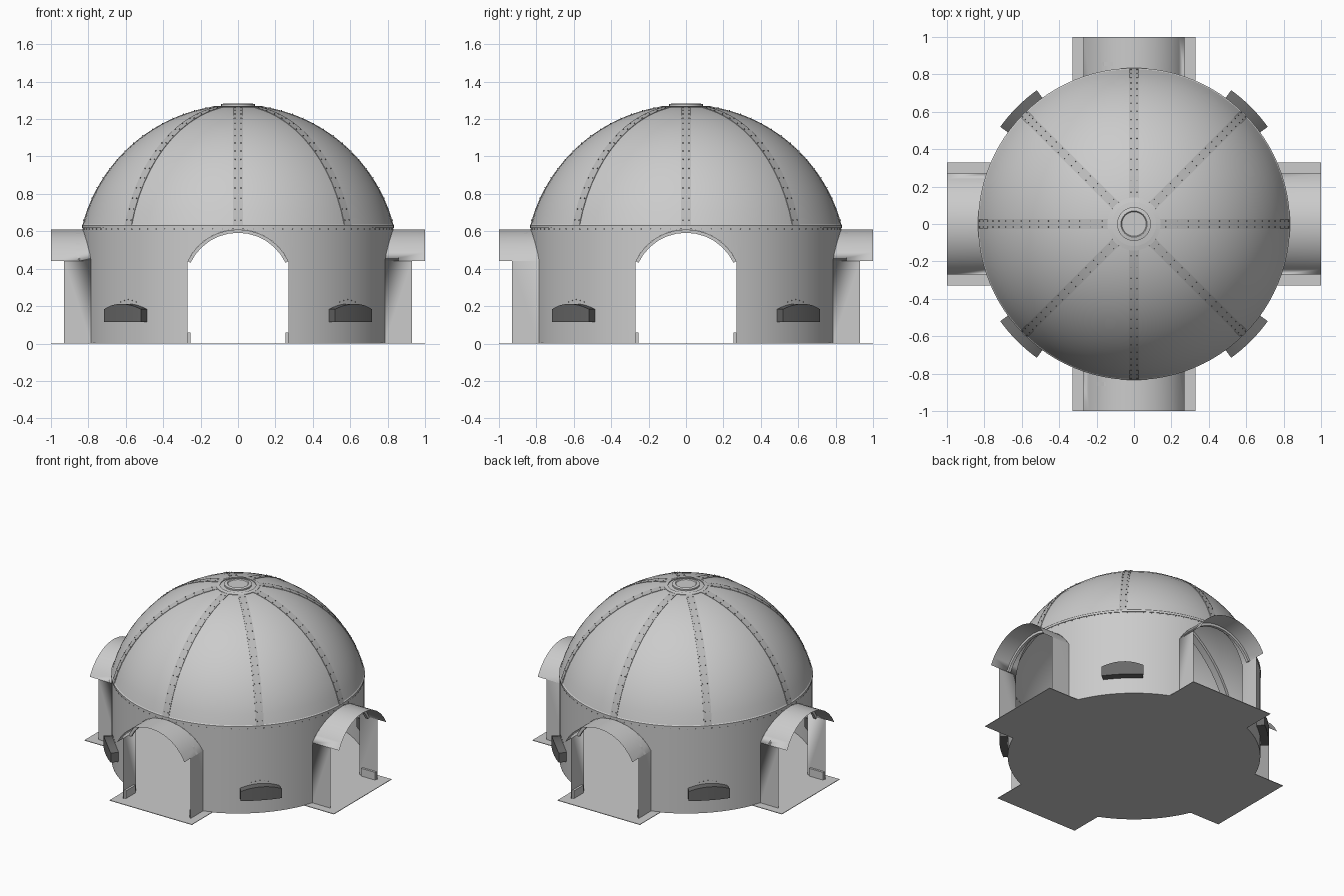
import bpy, bmesh
from math import sin, cos, pi, sqrt, radians, asin, acos
from mathutils import Matrix, Vector

if "Cube" in bpy.data.objects:
    bpy.data.objects.remove(bpy.data.objects["Cube"])

R = 0.83                       # wall radius
SR, SZ = 0.857, 0.418          # dome sphere radius and centre height
WALL_TOP = 0.63
DW, SPRING, ARCH_TOP = 0.27, 0.44, 0.61
AR = (DW**2 + (ARCH_TOP - SPRING)**2) / (2 * (ARCH_TOP - SPRING))
AZ = ARCH_TOP - AR
HALF = asin(DW / AR)


def material(name, v):
    m = bpy.data.materials.new(name)
    m.diffuse_color = (v, v, v, 1)
    m.use_nodes = True
    m.node_tree.nodes["Principled BSDF"].inputs["Base Color"].default_value = m.diffuse_color
    return m


DARK = material("dark_grey", 0.14)
MID = material("mid_grey", 0.5)


def make(name, bm, smooth=True, mat=None):
    bmesh.ops.remove_doubles(bm, verts=bm.verts, dist=1e-5)
    bmesh.ops.recalc_face_normals(bm, faces=bm.faces)
    me = bpy.data.meshes.new(name)
    bm.to_mesh(me)
    bm.free()
    ob = bpy.data.objects.new(name, me)
    bpy.context.collection.objects.link(ob)
    if mat:
        me.materials.append(mat)
    if smooth:
        bpy.ops.object.select_all(action='DESELECT')
        ob.select_set(True)
        bpy.context.view_layer.objects.active = ob
        bpy.ops.object.shade_smooth_by_angle(angle=radians(35))
    return ob


def loft(bm, rows, closed=False, caps=False):
    """Skin a list of equally long point rows."""
    vs = [[bm.verts.new(p) for p in row] for row in rows]
    n = len(vs[0])
    for a, b in zip(vs, vs[1:]):
        for i in range(n if closed else n - 1):
            j = (i + 1) % n
            bm.faces.new((a[i], a[j], b[j], b[i]))
    if caps:
        bm.faces.new(vs[0])
        bm.faces.new(vs[-1])


def lathe(name, profile, seg=96, mat=None):
    bm = bmesh.new()
    loft(bm, [[(r * cos(2 * pi * i / seg), r * sin(2 * pi * i / seg), z) for r, z in profile]
              for i in range(seg + 1)])
    return make(name, bm, mat=mat)


def box(bm, lo, hi):
    (x0, y0, z0), (x1, y1, z1) = lo, hi
    loft(bm, [[(x0, y0, z), (x1, y0, z), (x1, y1, z), (x0, y1, z)] for z in (z0, z1)], True, True)


def turn(bm, angle):
    bmesh.ops.rotate(bm, verts=bm.verts, cent=(0, 0, 0), matrix=Matrix.Rotation(angle, 3, 'Z'))


# Dome shell
base = acos((WALL_TOP - SZ) / SR)
lathe("dome", [(SR * sin(base * k / 14), SZ + SR * cos(base * k / 14)) for k in range(15)])
# Rim at the dome foot and crown at the top
lathe("dome_rim", [(R, 0.617), (R + 0.004, 0.617), (R + 0.004, 0.632), (R - 0.004, 0.64)])
lathe("crown_ring", [(0.142, 1.258), (0.142, 1.266), (0.118, 1.271), (0.118, 1.262)], 48)
lathe("crown_cap", [(0.09, 1.262), (0.09, 1.28), (0.07, 1.284), (0.065, 1.278), (0.0, 1.278)], 48)

# Round wall, with four arched openings left out
bm = bmesh.new()
da = asin(DW / R)
for q in range(4):
    door = [-da + 2 * da * i / 20 for i in range(21)]
    rest = [da + (pi / 2 - 2 * da) * i / 16 for i in range(17)]
    for angles, is_door in ((door, True), (rest, False)):
        row = []
        for a in angles:
            low = AZ + sqrt(max(0, AR**2 - (R * sin(a))**2)) if is_door else 0
            c = a + q * pi / 2
            row.append([(R * cos(c), R * sin(c), z) for z in (low, WALL_TOP)])
        loft(bm, row)
make("wall", bm)

# Floor: round plate with four entrance tabs
bm = bmesh.new()
ta = asin(0.33 / R)
outline = []
for q in range(4):
    rot = Matrix.Rotation(q * pi / 2, 3, 'Z')
    pts = [(1, -0.33, 0), (1, 0.33, 0)]
    for i in range(17):
        a = ta + (pi / 2 - 2 * ta) * i / 16
        pts.append((R * cos(a), R * sin(a), 0))
    outline += [rot @ Vector(p) for p in pts]
loft(bm, [outline, [p + Vector((0, 0, 0.004)) for p in outline]], True, True)
make("floor", bm, smooth=False)

# Entrances
arch = [-HALF + 2 * HALF * i / 12 for i in range(13)]
for q in range(4):
    # Side walls and overhanging vaulted roof
    bm = bmesh.new()
    x_in = sqrt(R**2 - DW**2)
    for s in (-1, 1):
        loft(bm, [[(x, s * DW, z) for z in (0, SPRING)] for x in (x_in, 0.93)])
    rows = []
    for a in arch:
        y, z = AR * sin(a), AZ + AR * cos(a)
        rows.append([(sqrt(R**2 - y * y), y, z), (1, y, z)])
    loft(bm, rows)
    turn(bm, q * pi / 2)
    make(f"entrance_tunnel_{q + 1}", bm)
    # Arched door stop and low jamb blocks
    bm = bmesh.new()
    loft(bm, [[(x, r * sin(a), AZ + r * cos(a)) for x, r in
               ((0.845, AR), (0.845, AR - 0.018), (0.865, AR - 0.018), (0.865, AR))]
              for a in arch], True, True)
    for s in (-1, 1):
        y0, y1 = sorted((s * 0.255, s * 0.27))
        box(bm, (0.81, y0, 0.004), (0.92, y1, 0.06))
    turn(bm, q * pi / 2)
    make(f"door_frame_{q + 1}", bm, smooth=False)

# Curved vent hoods between the entrances
for q in range(4):
    bm = bmesh.new()
    rows = []
    for i in range(13):
        t = i / 6 - 1
        a = pi / 4 + q * pi / 2 + radians(9) * t
        top = 0.212 - 0.028 * t * t
        rows.append([(r * cos(a), r * sin(a), z) for r, z in
                     ((R - 0.005, 0.115), (0.884, 0.115), (0.884, top), (R - 0.005, top))])
    loft(bm, rows, True, True)
    make(f"vent_hood_{q + 1}", bm, mat=DARK)

# Dome ribs, standing slightly proud and deeper on the inside
t0 = asin(0.14 / SR)
for k in range(8):
    bm = bmesh.new()
    rows = []
    for i in range(29):
        t = t0 + (base - t0) * i / 28
        rows.append([((SR + d) * sin(t), w, SZ + (SR + d) * cos(t)) for d, w in
                     ((-0.02, -0.026), (0.002, -0.026), (0.002, 0.026), (-0.02, 0.026))])
    loft(bm, rows, True, True)
    turn(bm, k * pi / 4)
    make(f"dome_rib_{k + 1}", bm, mat=MID)

# Rivets along ribs, under the rim and over the vents
bm = bmesh.new()


def rivet(p, n):
    m = Matrix.Translation(p) @ Vector(n).to_track_quat('Z', 'Y').to_matrix().to_4x4()
    bmesh.ops.create_cone(bm, segments=6, radius1=0.0035, radius2=0.002, depth=0.006,
                          cap_ends=True, matrix=m)


for k in range(8):
    rot = Matrix.Rotation(k * pi / 4, 3, 'Z')
    for i in range(16):
        t = t0 + (base - t0) * (i + 0.5) / 16
        n = Vector((sin(t), 0, cos(t)))
        for w in (-0.016, 0.016):
            p = n * (SR + 0.003) + Vector((0, w, SZ))
            rivet(rot @ p, rot @ n)
for i in range(96):
    a = 2 * pi * (i + 0.5) / 96
    n = Vector((cos(a), sin(a), 0))
    rivet(n * R + Vector((0, 0, 0.612)), n)
for q in range(4):
    for t in (-4, -2, 0, 2, 4):
        a = pi / 4 + q * pi / 2 + radians(t)
        n = Vector((cos(a), sin(a), 0))
        rivet(n * R + Vector((0, 0, 0.235 - abs(t) * 0.003)), n)
make("rivets", bm, smooth=False, mat=DARK)
